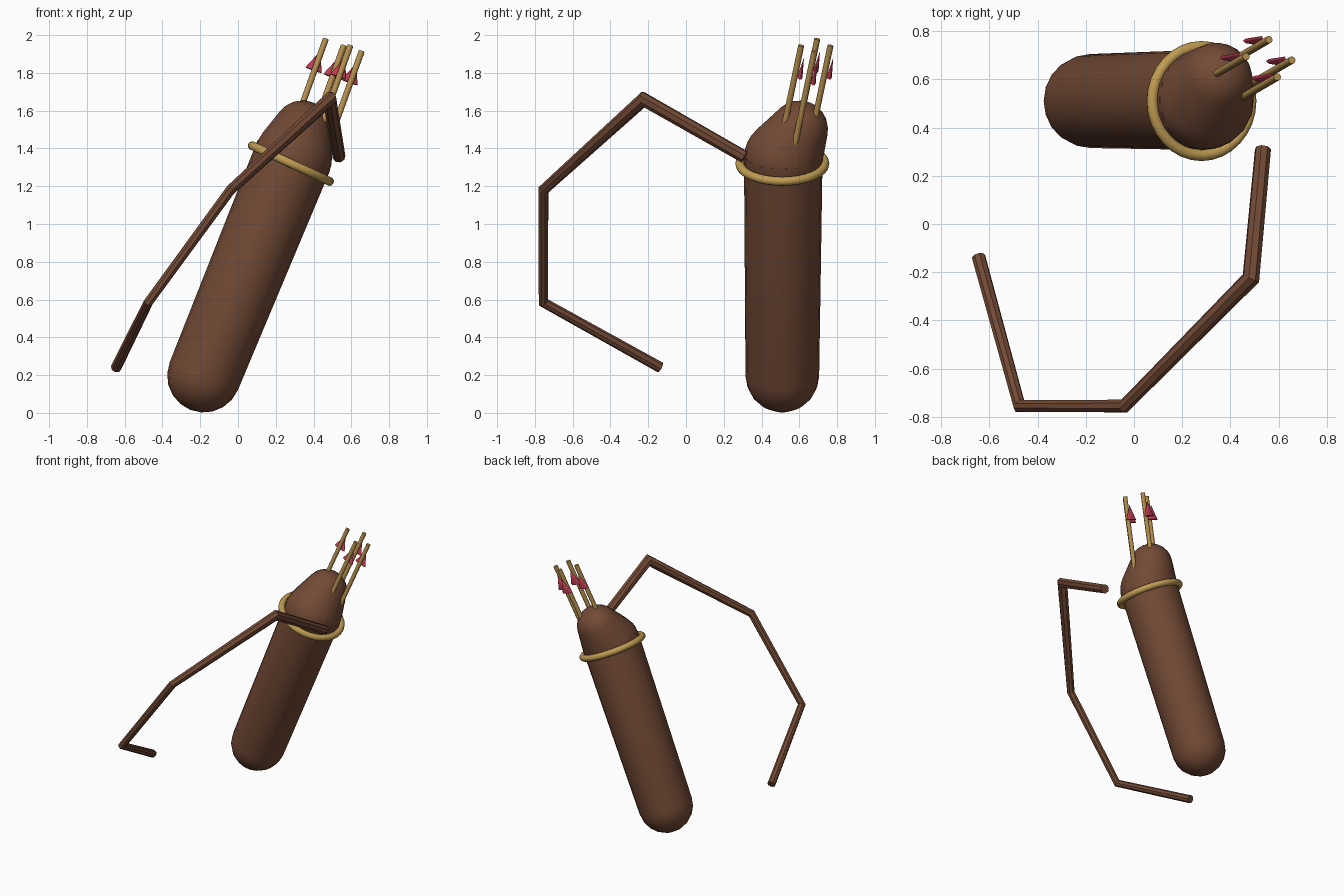
import bpy, bmesh, math
from mathutils import Vector

if "Cube" in bpy.data.objects:
    bpy.data.objects.remove(bpy.data.objects["Cube"])

def material(name, rgb):
    m = bpy.data.materials.new(name)
    m.diffuse_color = (*rgb, 1)
    m.use_nodes = True
    m.node_tree.nodes["Principled BSDF"].inputs["Base Color"].default_value = m.diffuse_color
    return m

LEATHER = material("brown_leather", (0.17, 0.068, 0.036))
GOLD = material("golden_trim", (0.52, 0.33, 0.085))
SHAFT = material("shaft_wood", (0.47, 0.28, 0.08))
RED = material("red_feather", (0.50, 0.045, 0.085))
UP = Vector((0, 0, 1))

def finish(ob, name, mat, angle=40):
    ob.name = name
    ob.data.materials.append(mat)
    ob.data.shade_smooth()
    ob.data.set_sharp_from_angle(angle=math.radians(angle))
    return ob

def loft(name, rings, mat, angle=40):
    """Bridge a list of equal point rings and close both ends."""
    bm = bmesh.new()
    vs = [[bm.verts.new(p) for p in r] for r in rings]
    n = len(vs[0])
    for a, b in zip(vs, vs[1:]):
        for i in range(n):
            j = (i + 1) % n
            bm.faces.new((a[i], a[j], b[j], b[i]))
    bm.faces.new(vs[0][::-1])
    bm.faces.new(vs[-1])
    bmesh.ops.remove_doubles(bm, verts=bm.verts, dist=1e-5)
    bmesh.ops.recalc_face_normals(bm, faces=bm.faces)
    me = bpy.data.meshes.new(name)
    bm.to_mesh(me)
    bm.free()
    ob = bpy.data.objects.new(name, me)
    bpy.context.collection.objects.link(ob)
    return finish(ob, name, mat, angle)

def round_cone(name, p, r1, q, r2, start, end, mat, sides=20):
    """Two spheres joined by their tangent cone, between two latitudes."""
    p, q = Vector(p), Vector(q)
    axis = (q - p).normalized()
    rot = UP.rotation_difference(axis)
    tangent = math.degrees(math.asin((r1 - r2) / (q - p).length))
    steps = 5
    prof = [(p, r1, start + (tangent - start) * k / steps) for k in range(steps + 1)]
    prof += [(q, r2, tangent + (end - tangent) * k / steps) for k in range(steps + 1)]
    rings = []
    for c, r, lat in prof:
        lat = math.radians(lat)
        rings.append([c + rot @ Vector((r * math.cos(lat) * math.cos(t),
                                        r * math.cos(lat) * math.sin(t),
                                        r * math.sin(lat)))
                      for t in (math.tau * i / sides for i in range(sides))])
    return loft(name, rings, mat, 60)

# Quiver body and its leaning rounded top
BASE, NECK, CROWN = Vector((-0.18, 0.51, 0.197)), Vector((0.29, 0.515, 1.35)), (0.34, 0.6, 1.502)
round_cone("quiver_body", BASE, 0.195, NECK, 0.208, -90, 5, LEATHER)
round_cone("quiver_top", NECK, 0.208, CROWN, 0.152, -40, 90, LEATHER)

# Rim ring around the quiver
bpy.ops.mesh.primitive_torus_add(major_radius=0.225, minor_radius=0.024,
                                 major_segments=32, minor_segments=10,
                                 location=(0.28, 0.51, 1.32))
rim = bpy.context.object
rim.rotation_euler = UP.rotation_difference(Vector((0.42, 0, 0.91))).to_euler()
finish(rim, "quiver_rim", GOLD, 80)

# Bow: angular limb with mitred joints and a slight taper
path = [Vector(p) for p in ((-0.645, -0.135, 0.24), (-0.475, -0.755, 0.585),
                            (-0.04, -0.755, 1.18), (0.485, -0.225, 1.66),
                            (0.535, 0.31, 1.355))]
radii = (0.029, 0.026, 0.028, 0.036, 0.034)
dirs = [(b - a).normalized() for a, b in zip(path, path[1:])]
rings = []
for k, (p, r) in enumerate(zip(path, radii)):
    d_in = dirs[max(k - 1, 0)]
    d_out = dirs[min(k, len(dirs) - 1)]
    plane = (d_in + d_out).normalized()
    if k == 0:
        rot = UP.rotation_difference(d_in)
        offs = [rot @ Vector((math.cos(t), math.sin(t), 0))
                for t in (math.tau * i / 8 for i in range(8))]
    # slide the cross-section along the incoming limb onto the mitre plane
    offs = [o - d_in * (o.dot(plane) / d_in.dot(plane)) for o in offs]
    rings.append([p + o * r for o in offs])
loft("bow_limb", rings, LEATHER, 30)

# Arrows with flattened feather cones
aim = Vector((0.36, 0.21, 1)).normalized()
turn = UP.rotation_difference(aim)
tips = ((0.465, 0.695, 1.98), (0.56, 0.765, 1.945), (0.655, 0.68, 1.915), (0.595, 0.61, 1.945))
for i, tip in enumerate(tips, 1):
    tip = Vector(tip)
    bpy.ops.mesh.primitive_cylinder_add(vertices=8, radius=0.016, depth=0.55,
                                        location=tip - aim * 0.275,
                                        rotation=turn.to_euler())
    finish(bpy.context.object, f"arrow_shaft_{i}", SHAFT, 50)
    bpy.ops.mesh.primitive_cone_add(vertices=8, radius1=0.046, radius2=0, depth=0.11,
                                    location=tip + Vector((-0.047, 0.004, -0.115)),
                                    rotation=turn.to_euler())
    feather = bpy.context.object
    feather.scale = (1, 0.3, 1)
    finish(feather, f"arrow_feather_{i}", RED, 50)
